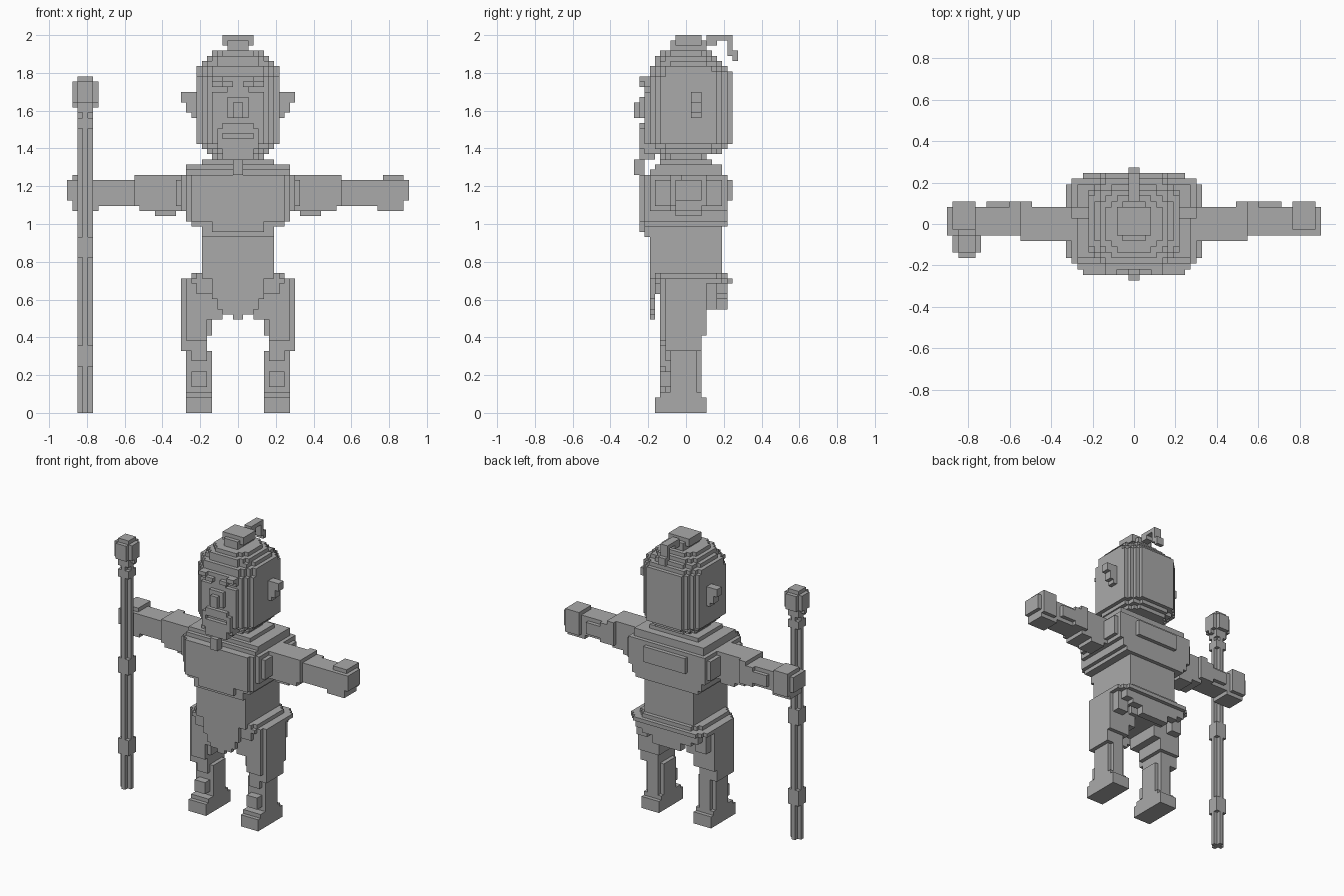
import bpy
import bmesh

UNIT = 2 / 73  # edge of one block
parts = {}     # part name -> set of block cells

default_cube = bpy.data.objects.get("Cube")
if default_cube:
    bpy.data.objects.remove(default_cube, do_unlink=True)

stone = bpy.data.materials.new("plain_grey")
stone.use_nodes = True
grey = (0.4, 0.4, 0.4, 1)
stone.diffuse_color = grey
stone.node_tree.nodes["Principled BSDF"].inputs["Base Color"].default_value = grey


def cells(xs, ys, zs):
    return {(x, y, z) for x in range(*xs) for y in range(*ys) for z in range(*zs)}


def add(part, xs, ys, zs):
    parts.setdefault(part, set()).update(cells(xs, ys, zs))


def carve(part, xs, ys, zs):
    parts[part] -= cells(xs, ys, zs)


def add_even(part, half, ys, zs):
    add(part, (-half, half), ys, zs)


def add_round(part, half, ys, zs, power=3.2):
    """Add a slab whose plan is a rounded rectangle."""
    middle, reach = (ys[0] + ys[1]) / 2, (ys[1] - ys[0]) / 2
    for x, y, z in cells((-half, half), ys, zs):
        across = abs(x + 0.5) / half
        along = abs(y + 0.5 - middle) / reach
        if across ** power + along ** power <= 1.0:
            parts.setdefault(part, set()).add((x, y, z))


def mirrored(part):
    """Split a left-hand part into a left and a right one."""
    shape = parts.pop(part)
    parts["left_" + part] = shape
    parts["right_" + part] = {(-1 - x, y, z) for x, y, z in shape}


# Head: rounded slabs with a stepped dome and a tapered jaw
for half, ys, zs in (
    (6, (-6, 7), (50, 51)), (7, (-7, 8), (51, 52)), (8, (-8, 9), (52, 65)),
    (8, (-7, 9), (65, 66)), (8, (-7, 8), (66, 67)), (7, (-6, 7), (67, 68)),
    (6, (-6, 6), (68, 69)), (5, (-5, 5), (69, 70)),
):
    add_round("head", half, ys, zs)
add_even("head", 4, (-8, -6), (50, 65))
carve("head", (2, 5), (-8, -7), (62, 63))
carve("head", (-5, -2), (-8, -7), (62, 63))

# Brows and ears
add("brow", (1, 3), (-9, -7), (63, 64))
add("brow", (3, 5), (-9, -7), (64, 65))
mirrored("brow")
add("ear", (8, 9), (1, 3), (57, 62))
add("ear", (9, 10), (1, 3), (58, 62))
add("ear", (10, 11), (1, 3), (60, 62))
mirrored("ear")

# Nose
add_even("nose", 2, (-9, -8), (57, 61))
add_even("nose", 1, (-10, -8), (57, 60))

# Moustache and beard
add_even("beard", 3, (-9, -7), (54, 56))
add("beard", (3, 4), (-9, -7), (52, 55))
add("beard", (-4, -3), (-9, -7), (52, 55))
add_even("beard", 4, (-9, -6), (51, 53))
add_even("beard", 3, (-9, -6), (49, 51))
add_even("beard", 1, (-10, -8), (46, 49))

# Topknot with a loose tail
add_even("topknot", 2, (-3, 4), (70, 72))
add_even("topknot", 3, (-2, 3), (71, 73))
add_even("hair_tail", 1, (3, 6), (71, 72))
add_even("hair_tail", 1, (4, 9), (72, 73))
add_even("hair_tail", 1, (8, 9), (69, 73))
add_even("hair_tail", 1, (9, 10), (68, 70))

# Neck and chest
add_round("neck", 5, (-4, 4), (48, 52))
for half, ys, zs in (
    (7, (-5, 5), (48, 49)), (10, (-6, 7), (47, 48)), (10, (-7, 7), (46, 47)),
    (10, (-8, 8), (37, 46)), (9, (-8, 8), (36, 37)), (7, (-8, 7), (34, 36)),
    (9, (-9, 8), (37, 46)), (6, (-9, 9), (41, 45)), (11, (-7, 8), (39, 46)),
    (12, (-6, 7), (40, 45)),
):
    add_even("chest", half, ys, zs)
add_even("chest", 5, (-9, -8), (35, 37))

# Waist, belt and hanging cloth
add_even("waist", 7, (-7, 7), (26, 35))
for half, ys, zs in (
    (7, (-7, 7), (27, 28)), (9, (-7, 8), (26, 27)),
    (11, (-6, 9), (25, 26)), (10, (-6, 8), (23, 25)),
):
    add_round("belt", half, ys, zs, 5)
for half, bottom in ((5, 22), (4, 20), (3, 19), (1, 18)):
    add_even("front_cloth", half, (-7, -6), (bottom, 27))
for half, bottom in ((9, 23), (7, 22), (4, 20)):
    add_even("back_cloth", half, (6, 8), (bottom, 26))
add_even("crotch", 5, (-5, 5), (21, 25))

# Arms
add("arm", (10, 19), (-3, 3), (39, 46))
add("arm", (12, 16), (-2, 3), (38, 39))
add("arm", (18, 20), (-3, 4), (40, 46))
add("arm", (19, 22), (-2, 4), (40, 45))
add("arm", (21, 28), (-2, 3), (40, 45))
add("arm", (22, 26), (-1, 4), (41, 44))
mirrored("arm")

# Hands
add("hand", (27, 32), (-2, 3), (39, 45))
add("hand", (28, 32), (-1, 4), (40, 46))
add("hand", (32, 33), (-2, 3), (41, 45))
mirrored("hand")

# Legs: ragged breeches, bare shins and feet
add("breeches", (5, 11), (-4, 4), (15, 25))
add("breeches", (3, 10), (-5, 4), (18, 25))
add("breeches", (6, 11), (-4, 3), (12, 15))
add("breeches", (6, 10), (-5, -4), (14, 20))
add("breeches", (7, 10), (4, 6), (20, 25))
mirrored("breeches")
add("shin", (6, 9), (-3, 3), (3, 14))
add("shin", (5, 10), (-3, 2), (4, 12))
add("shin", (6, 9), (-4, 3), (10, 13))
add("shin", (6, 9), (-5, -3), (5, 8))
mirrored("shin")
add("foot", (5, 10), (-6, 4), (0, 3))
add("foot", (5, 10), (-5, 3), (3, 4))
mirrored("foot")

# Staff: cross-shaped pole with bands and a knobbed head
add("staff", (-31, -28), (-4, -3), (0, 59))
add("staff", (-30, -29), (-5, -2), (0, 59))
for bottom, top in ((9, 13), (30, 34), (55, 57)):
    add("staff_band", (-31, -28), (-5, -2), (bottom, top))
add("staff_knob", (-32, -27), (-5, -2), (60, 64))
add("staff_knob", (-31, -28), (-6, -1), (60, 64))
add("staff_knob", (-31, -28), (-5, -2), (58, 65))
add("staff_knob", (-32, -27), (-4, -3), (59, 64))

# Give each cell to one part only, so that no hidden walls remain
filled = set()
for name in parts:
    parts[name] -= filled
    filled |= parts[name]


def build(name, shape):
    """Skin the open sides of a part and merge its flat areas."""
    bm = bmesh.new()
    corners = {}

    def corner(point):
        if point not in corners:
            corners[point] = bm.verts.new([c * UNIT for c in point])
        return corners[point]

    for cell in sorted(shape):
        for axis in range(3):
            u, v = (axis + 1) % 3, (axis + 2) % 3
            for side in (0, 1):
                neighbour = list(cell)
                neighbour[axis] += 2 * side - 1
                if tuple(neighbour) in filled:
                    continue
                loop = []
                for du, dv in ((0, 0), (1, 0), (1, 1), (0, 1)):
                    point = list(cell)
                    point[axis] += side
                    point[u] += du
                    point[v] += dv
                    loop.append(corner(tuple(point)))
                bm.faces.new(loop if side else loop[::-1])
    bmesh.ops.dissolve_limit(bm, angle_limit=0.01, verts=bm.verts, edges=bm.edges)
    mesh = bpy.data.meshes.new(name)
    bm.to_mesh(mesh)
    bm.free()
    mesh.materials.append(stone)
    bpy.context.collection.objects.link(bpy.data.objects.new(name, mesh))


for name, shape in parts.items():
    if shape:
        build(name, shape)
